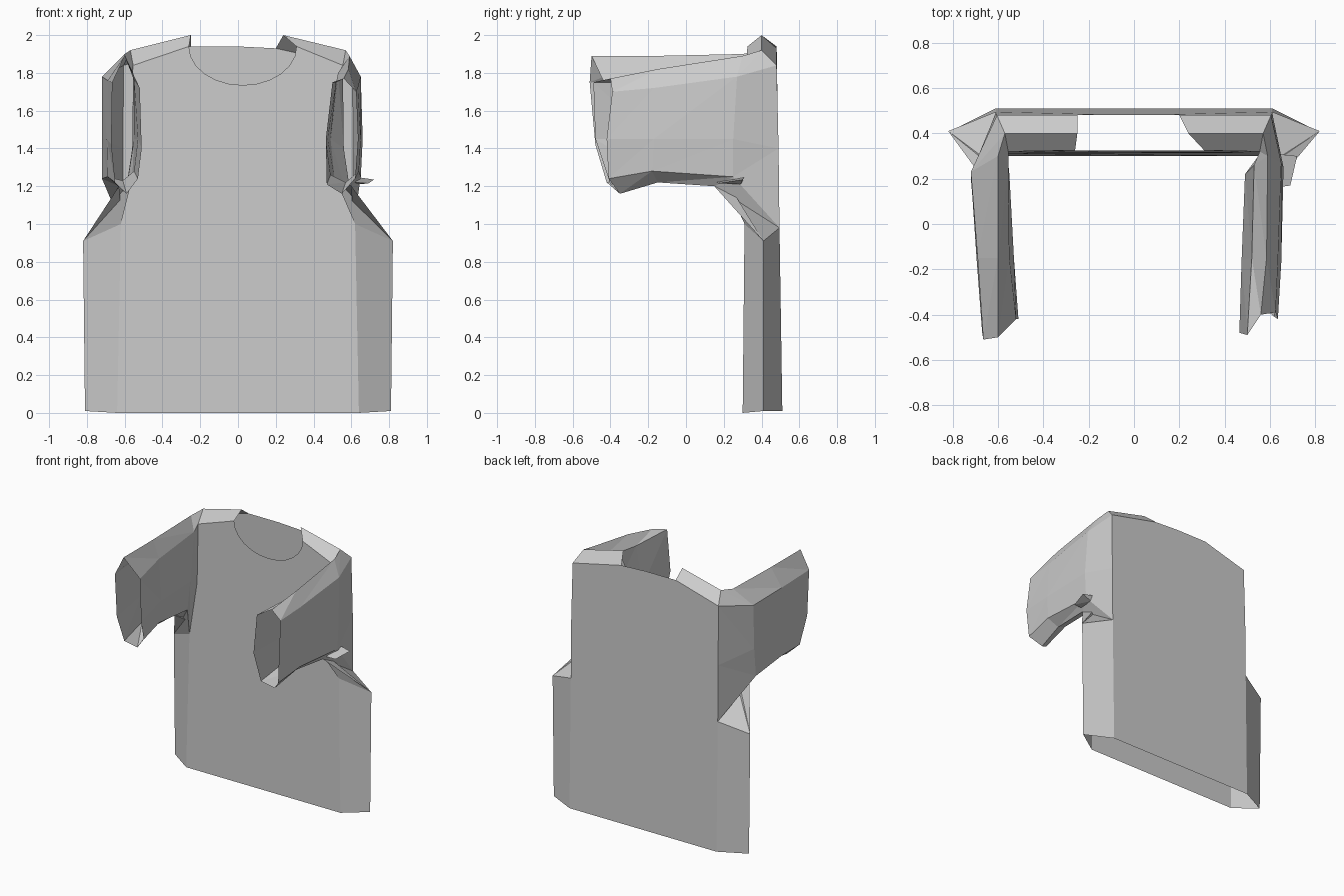
import bpy, bmesh, math

if "Cube" in bpy.data.objects:
    bpy.data.objects.remove(bpy.data.objects["Cube"])


def make_object(name, polygons):
    """Weld a set of flat polygons into one open, flat-shaded cloth shell."""
    bm = bmesh.new()
    for poly in polygons:
        bm.faces.new([bm.verts.new(p) for p in poly])
    bmesh.ops.remove_doubles(bm, verts=bm.verts, dist=0.0005)
    bmesh.ops.recalc_face_normals(bm, faces=bm.faces)
    mesh = bpy.data.meshes.new(name)
    bm.to_mesh(mesh)
    bm.free()
    obj = bpy.data.objects.new(name, mesh)
    bpy.context.collection.objects.link(obj)
    return obj


def side(points, s):
    return [(s * x, y, z) for x, y, z in points]


def loft(rings):
    """Bridge closed rings that have equal point counts."""
    faces = []
    for a, b in zip(rings, rings[1:]):
        for i in range(len(a)):
            j = (i + 1) % len(a)
            faces.append([a[i], a[j], b[j]])
            faces.append([a[i], b[j], b[i]])
    return faces


# Armhole: top, down the back panel edge, side point, up the front panel edge
armhole = [(.57, .40, 1.92), (.605, .48, 1.84), (.61, .49, 1.40), (.61, .495, .98),
           (.82, .41, .91), (.62, .31, 1.0), (.56, .315, 1.40), (.555, .32, 1.84)]
top, back_up, back_mid, back_low, side_pt, front_low, front_mid, front_up = range(8)
arm = {s: side(armhole, s) for s in (1, -1)}

# Front neckline arc and back neckline
scoop = [(.025 + .285 * math.cos(a), .325, 1.94 - .205 * math.sin(a))
         for a in (math.pi * i / 12 for i in range(13))]
back_neck = [(.20, .48, 1.93), (0, .48, 1.94), (-.25, .48, 1.94)]
neck_ridge = {1: (.24, .40, 2.0), -1: (-.25, .40, 2.0)}
neck_front = {1: scoop[0], -1: scoop[-1]}
neck_back = {1: back_neck[0], -1: back_neck[-1]}


# Shirt body: front and back panels, side gussets and shoulders; neck and hem open
def panel(order, hem, neckline):
    right = [arm[1][i] for i in order]
    left = [arm[-1][i] for i in reversed(order)]
    return [(-hem[0],) + hem[1:], hem] + right + neckline + left


front_hem, side_hem, back_hem = (.64, .30, 0), (.81, .41, .01), (.61, .51, .01)
body = [panel([front_low, front_mid, front_up], front_hem, scoop),
        panel([back_low, back_mid, back_up], back_hem, back_neck)]
for s in (1, -1):
    a = arm[s]
    hem = side([front_hem, side_hem, back_hem], s)
    body += [[hem[0], hem[1], a[side_pt], a[front_low]],
             [hem[1], hem[2], a[back_low], a[side_pt]],
             [neck_front[s], a[front_up], a[top], neck_ridge[s]],
             [neck_ridge[s], a[top], a[back_up], neck_back[s]]]
make_object("shirt_body", body)

# Sleeves: flattened open tubes reaching forward, each slightly different
right_rings = [
    [(.59, .30, 1.89), (.65, .27, 1.78), (.66, .25, 1.45), (.65, .25, 1.25),
     (.60, .15, 1.20), (.51, .20, 1.25), (.49, .22, 1.45), (.53, .26, 1.80)],
    [(.585, -.15, 1.82), (.635, -.17, 1.72), (.65, -.17, 1.45), (.64, -.18, 1.28),
     (.57, -.15, 1.22), (.49, -.17, 1.26), (.475, -.16, 1.45), (.52, -.15, 1.75)],
    [(.56, -.40, 1.77), (.625, -.39, 1.70), (.635, -.42, 1.45), (.62, -.41, 1.24),
     (.55, -.35, 1.16), (.47, -.40, 1.21), (.465, -.48, 1.45), (.50, -.49, 1.75)],
]
left_rings = [
    [(.60, .30, 1.90), (.72, .23, 1.78), (.72, .22, 1.45), (.72, .20, 1.24),
     (.63, .15, 1.20), (.56, .20, 1.24), (.55, .22, 1.45), (.555, .27, 1.80)],
    [(.60, -.15, 1.89), (.69, -.15, 1.76), (.695, -.15, 1.45), (.69, -.15, 1.25),
     (.61, -.15, 1.23), (.55, -.15, 1.28), (.53, -.15, 1.45), (.55, -.15, 1.76)],
    [(.60, -.50, 1.89), (.665, -.51, 1.75), (.67, -.48, 1.42), (.65, -.42, 1.22),
     (.59, -.35, 1.16), (.53, -.36, 1.24), (.51, -.42, 1.40), (.52, -.42, 1.72)],
]
make_object("right_sleeve", loft([arm[1]] + right_rings))
make_object("left_sleeve", loft([arm[-1]] + [side(r, -1) for r in left_rings]))

# Small cloth fold sticking out under the right arm
tip, lip = (.72, .30, 1.235), (.69, .17, 1.215)
root_a, root_b, root_c = (.62, .31, 1.25), (.62, .16, 1.22), (.64, .29, 1.21)
make_object("underarm_fold", [[root_a, tip, lip, root_b], [root_c, tip, lip],
                              [root_c, lip, root_b], [root_a, root_c, tip]])
